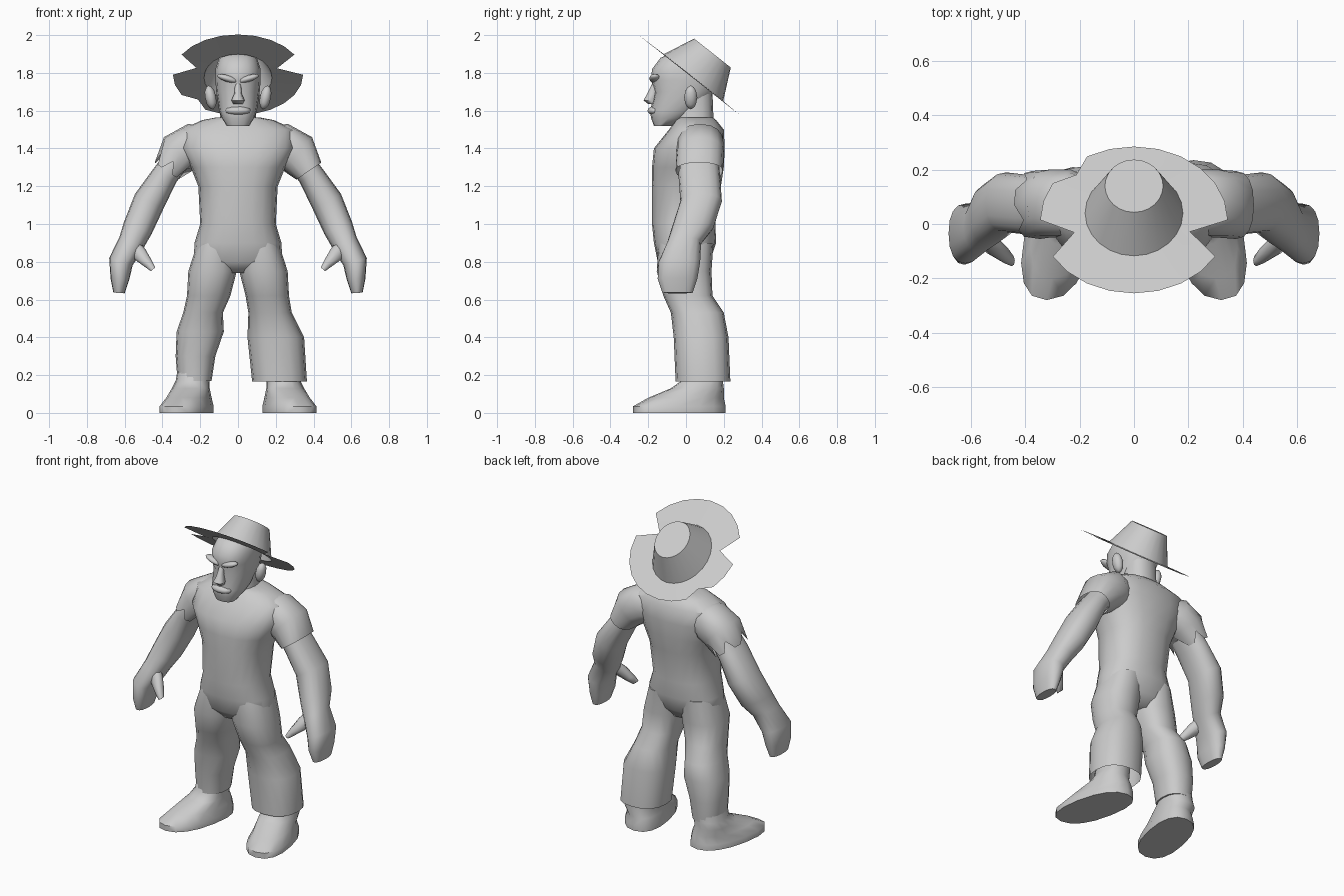
import bpy
import bmesh
import math
from mathutils import Vector, Matrix, Euler

default_cube = bpy.data.objects.get("Cube")
if default_cube:
    bpy.data.objects.remove(default_cube)

GREY = (.6, .6, .6, 1)
clay = bpy.data.materials.new("clay_grey")
clay.use_nodes = True
clay.diffuse_color = GREY
clay.node_tree.nodes["Principled BSDF"].inputs["Base Color"].default_value = GREY

SIDES = {"left": 1, "right": -1}


def finish(name, bm, sharp_angle=55):
    """Turn a bmesh into a smooth shaded object with crisp hems."""
    bmesh.ops.recalc_face_normals(bm, faces=bm.faces)
    mesh = bpy.data.meshes.new(name)
    bm.to_mesh(mesh)
    bm.free()
    mesh.materials.append(clay)
    part = bpy.data.objects.new(name, mesh)
    bpy.context.collection.objects.link(part)
    bpy.ops.object.select_all(action='DESELECT')
    part.select_set(True)
    bpy.context.view_layer.objects.active = part
    bpy.ops.object.shade_smooth_by_angle(angle=math.radians(sharp_angle))


def skin(name, loops, cap_start=True, cap_end=True):
    """Stretch a surface over point loops of equal length."""
    bm = bmesh.new()
    rows = [[bm.verts.new(point) for point in loop] for loop in loops]
    for low, high in zip(rows, rows[1:]):
        for i in range(len(low)):
            bm.faces.new((low[i - 1], low[i], high[i], high[i - 1]))
    if cap_start:
        bm.faces.new(rows[0])
    if cap_end:
        bm.faces.new(rows[-1])
    finish(name, bm)


def ring(x, y, z, wide, deep):
    """A cross-section: its centre and its half width and half depth."""
    return Vector((x, y, z)), wide, deep


def band(z, wide, front, back):
    """A cross-section on the centre line, given by its front and back."""
    return ring(0, (front + back) / 2, z, wide, (back - front) / 2)


def soft_square(value, power=.85):
    return math.copysign(abs(value) ** power, value)


def tube(rings, mirror=1, level=True, sides=16):
    """Point loops through the rings, level or square to their path."""
    loops = []
    for k, (centre, wide, deep) in enumerate(rings):
        across = Vector((1, 0, 0))
        if not level:
            before = rings[max(k - 1, 0)][0]
            after = rings[min(k + 1, len(rings) - 1)][0]
            across = Vector((0, 1, 0)).cross(after - before).normalized()
        loop = []
        for i in range(sides):
            angle = math.tau * i / sides
            point = centre + across * wide * soft_square(math.cos(angle))
            point.y += deep * soft_square(math.sin(angle))
            point.x *= mirror
            loop.append(point)
        loops.append(loop)
    return loops


def ball(name, location, size, tilt=0):
    bm = bmesh.new()
    place = Matrix.LocRotScale(Vector(location), Euler((0, tilt, 0)), Vector(size))
    bmesh.ops.create_icosphere(bm, subdivisions=2, radius=1, matrix=place)
    finish(name, bm)


# Torso, neck and head
skin("torso", tube([
    band(.74, .12, -.1, .08),
    band(.8, .235, -.15, .125),
    band(.9, .23, -.17, .16),
    band(1, .2, -.18, .155),
    band(1.2, .21, -.18, .185),
    band(1.3, .25, -.18, .2),
    band(1.4, .3, -.17, .205),
    band(1.5, .3, -.09, .2),
    band(1.55, .19, -.055, .16),
    band(1.565, .11, -.04, .14)], sides=20))
skin("neck", tube([
    band(1.5, .11, -.07, .15),
    band(1.57, .095, -.06, .145),
    band(1.7, .09, -.05, .14)]))
skin("head", tube([
    band(1.52, .06, -.17, -.07),
    band(1.56, .085, -.185, 0),
    band(1.6, .1, -.19, .06),
    band(1.7, .115, -.165, .15),
    band(1.76, .12, -.185, .16),
    band(1.82, .12, -.18, .16),
    band(1.88, .1, -.135, .14),
    band(1.91, .06, -.06, .08)]))

# Face
skin("nose", tube([
    band(1.635, .025, -.2, -.15),
    band(1.655, .035, -.225, -.15),
    band(1.69, .02, -.205, -.15),
    band(1.75, .015, -.175, -.15)], sides=8))
ball("moustache", (0, -.165, 1.6), (.07, .04, .025))
for side, s in SIDES.items():
    ball(side + "_brow", (s * .055, -.165, 1.77), (.06, .03, .018), tilt=-s * .3)
    ball(side + "_ear", (s * .145, .025, 1.67), (.03, .035, .065), tilt=s * .2)

# Ragged hat: the brim, crown base and crown top share one tilt
SLOPE = .79
BRIM_POINTS = 24
TEARS = {23: .62, 13: .66, 9: .87}


def hat_loop(y, z, wide, deep, tears):
    loop = []
    for i in range(BRIM_POINTS):
        angle = math.tau * i / BRIM_POINTS
        reach = tears.get(i, 1)
        along = reach * deep * math.sin(angle)
        loop.append((reach * wide * math.cos(angle), y + along, z - SLOPE * along))
    return loop


skin("hat", [
    hat_loop(.015, 1.79, .345, .27, TEARS),
    hat_loop(.04, 1.775, .18, .157, {}),
    hat_loop(.14, 1.905, .107, .097, {})], cap_start=False)

# Sleeves, arms and hands
for side, s in SIDES.items():
    sleeve = tube([
        ring(.17, .07, 1.42, wide=.1, deep=.1),
        ring(.23, .075, 1.42, wide=.115, deep=.125),
        ring(.31, .075, 1.375, wide=.118, deep=.125),
        ring(.375, .07, 1.28, wide=.08, deep=.125)], s, level=False)
    if side == "right":
        # Torn hem
        for point in sleeve[-1][::3]:
            point += Vector((.03, 0, .05))
    skin(side + "_sleeve", sleeve, cap_end=False)
    skin(side + "_arm", tube([
        ring(.3, .07, 1.37, wide=.07, deep=.1),
        ring(.385, .07, 1.26, wide=.07, deep=.11),
        ring(.47, .08, 1.12, wide=.085, deep=.11),
        ring(.53, .035, .98, wide=.08, deep=.11),
        ring(.565, -.01, .9, wide=.07, deep=.09),
        ring(.62, -.035, .8, wide=.065, deep=.11),
        ring(.625, -.045, .71, wide=.05, deep=.105),
        ring(.63, -.045, .635, wide=.03, deep=.08)], s, level=False))
    skin(side + "_thumb", tube([
        ring(.56, -.04, .89, wide=.04, deep=.035),
        ring(.52, -.08, .84, wide=.04, deep=.035),
        ring(.475, -.115, .79, wide=.025, deep=.03),
        ring(.45, -.135, .76, wide=.015, deep=.02)], s, level=False, sides=8))

# Legs: a wide trouser on the left, a close-fitting one on the right
thigh = [
    ring(.11, 0, .9, wide=.105, deep=.145),
    ring(.135, -.01, .75, wide=.128, deep=.145),
    ring(.155, .01, .62, wide=.115, deep=.13)]
skin("left_leg", tube(thigh + [
    ring(.17, .06, .53, wide=.115, deep=.14),
    ring(.2, .08, .4, wide=.15, deep=.145),
    ring(.22, .09, .165, wide=.145, deep=.145)]), cap_end=False)
skin("right_leg", tube(thigh + [
    ring(.185, .06, .53, wide=.105, deep=.14),
    ring(.2, .075, .43, wide=.125, deep=.135),
    ring(.225, .085, .3, wide=.105, deep=.12),
    ring(.23, .085, .17, wide=.09, deep=.11)], SIDES["right"]))

# Feet, with the soles turned out towards the toes
for side, s in SIDES.items():
    foot = tube([
        ring(.265, -.035, 0, wide=.13, deep=.245),
        ring(.265, -.035, .035, wide=.13, deep=.245),
        ring(.26, 0, .08, wide=.11, deep=.2),
        ring(.25, .06, .13, wide=.1, deep=.14),
        ring(.24, .085, .17, wide=.09, deep=.11),
        ring(.23, .085, .26, wide=.085, deep=.11)], s)
    for loop in foot[:3]:
        for point in loop:
            point.x -= s * point.y * .2
    skin(side + "_foot", foot)
